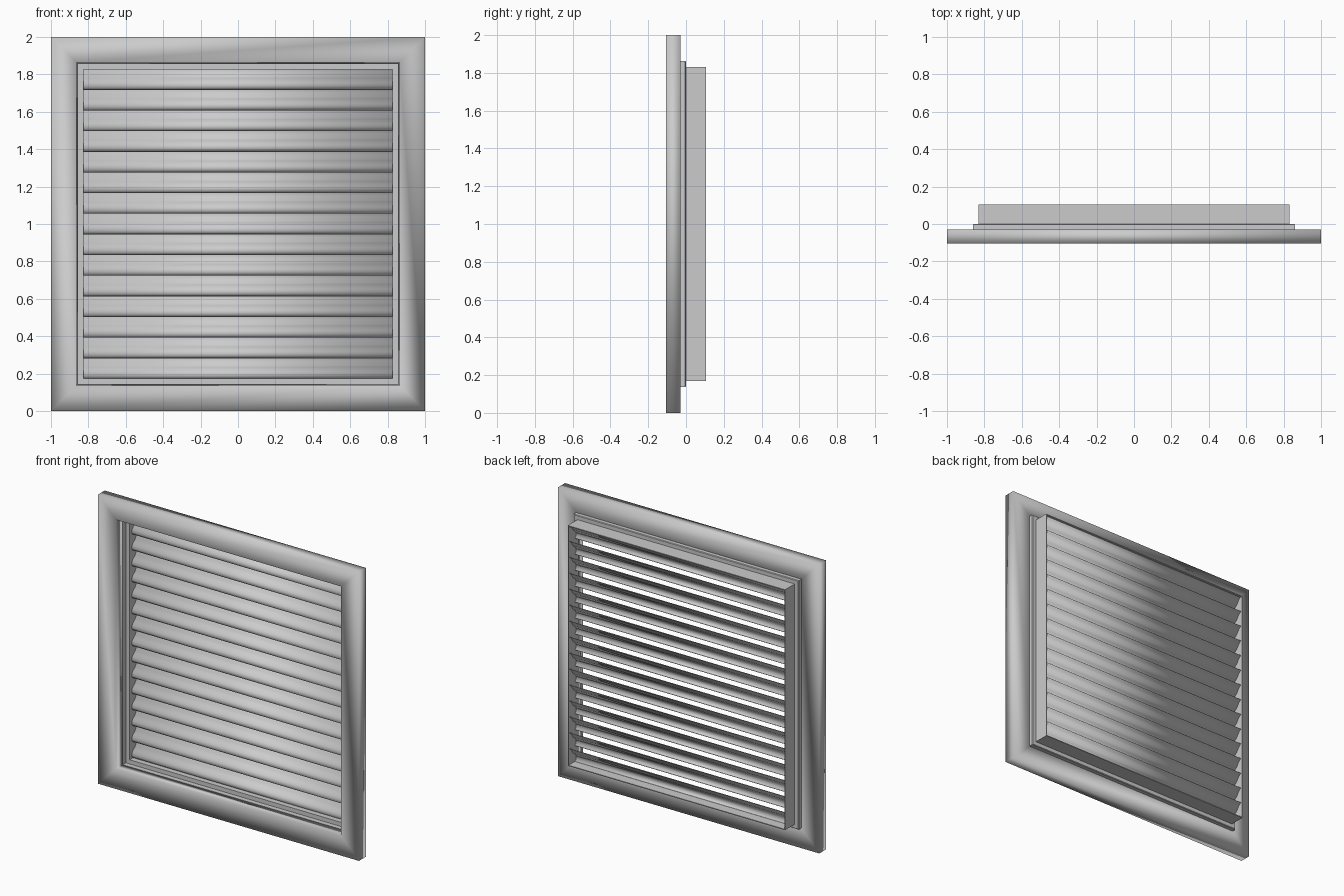
import bpy
import bmesh

if "Cube" in bpy.data.objects:
    bpy.data.objects.remove(bpy.data.objects["Cube"])

CZ = 1.0          # height of the grille centre


def finish(name, bm, smooth_angle=None):
    bmesh.ops.recalc_face_normals(bm, faces=bm.faces)
    mesh = bpy.data.meshes.new(name)
    bm.to_mesh(mesh)
    bm.free()
    obj = bpy.data.objects.new(name, mesh)
    bpy.context.collection.objects.link(obj)
    for p in mesh.polygons:
        p.use_smooth = True
    if smooth_angle is not None:
        bpy.ops.object.select_all(action='DESELECT')
        obj.select_set(True)
        bpy.context.view_layer.objects.active = obj
        bpy.ops.object.shade_smooth_by_angle(angle=smooth_angle)
    return obj


def square_ring(name, profile, smooth_angle=None):
    """Sweep a closed (half width, y) profile around a mitred square."""
    bm = bmesh.new()
    corners = [(-1, -1), (1, -1), (1, 1), (-1, 1)]
    rows = [[bm.verts.new((sx * r, y, CZ + sz * r)) for sx, sz in corners]
            for r, y in profile]
    for i, row in enumerate(rows):
        nxt = rows[(i + 1) % len(rows)]
        for k in range(4):
            m = (k + 1) % 4
            bm.faces.new((row[k], row[m], nxt[m], nxt[k]))
    return finish(name, bm, smooth_angle)


# Face frame, softly shaded over its edges
square_ring("face_frame", [(1.0, -0.03), (1.0, -0.105), (0.863, -0.105),
                           (0.855, -0.03)])

# Stepped collar behind the frame and the duct sleeve
square_ring("collar", [(0.862, -0.04), (0.862, -0.004), (0.858, 0.0),
                       (0.826, 0.0), (0.826, -0.006), (0.855, -0.006),
                       (0.855, -0.04)], 0.5)
square_ring("duct_sleeve", [(0.832, -0.004), (0.832, 0.105),
                            (0.826, 0.105), (0.826, -0.004)], 0.5)

# Wavy louvre slats: S-shaped sheet, low at the front and high at the back
CONTROL = [(0.036, 0.0), (0.024, 0.008), (0.019, 0.022), (0.023, 0.038),
           (0.036, 0.053), (0.052, 0.065), (0.063, 0.08), (0.075, 0.097),
           (0.095, 0.112)]
PITCH, START, HALF = 0.1104, 0.173, 0.828


def spline(points, steps=3):
    out = []
    n = len(points)
    for i in range(n - 1):
        p0, p1, p2, p3 = (points[min(max(i + d, 0), n - 1)] for d in (-1, 0, 1, 2))
        for s in range(steps):
            t = s / steps
            out.append(tuple(0.5 * (2 * b + (c - a) * t
                                    + (2 * a - 5 * b + 4 * c - d) * t * t
                                    + (3 * b - a - 3 * c + d) * t ** 3)
                             for a, b, c, d in zip(p0, p1, p2, p3)))
    return out + [points[-1]]


curve = spline(CONTROL)
for i in range(15):
    bm = bmesh.new()
    z0 = START + i * PITCH
    pairs = [[bm.verts.new((x, y, z0 + z)) for x in (-HALF, HALF)]
             for y, z in curve]
    for a, b in zip(pairs, pairs[1:]):
        bm.faces.new((a[0], a[1], b[1], b[0]))
    slat = finish(f"louvre_slat_{i + 1:02d}", bm, 0.7)
    solid = slat.modifiers.new("sheet_thickness", 'SOLIDIFY')
    solid.thickness = 0.003
    solid.offset = 0
